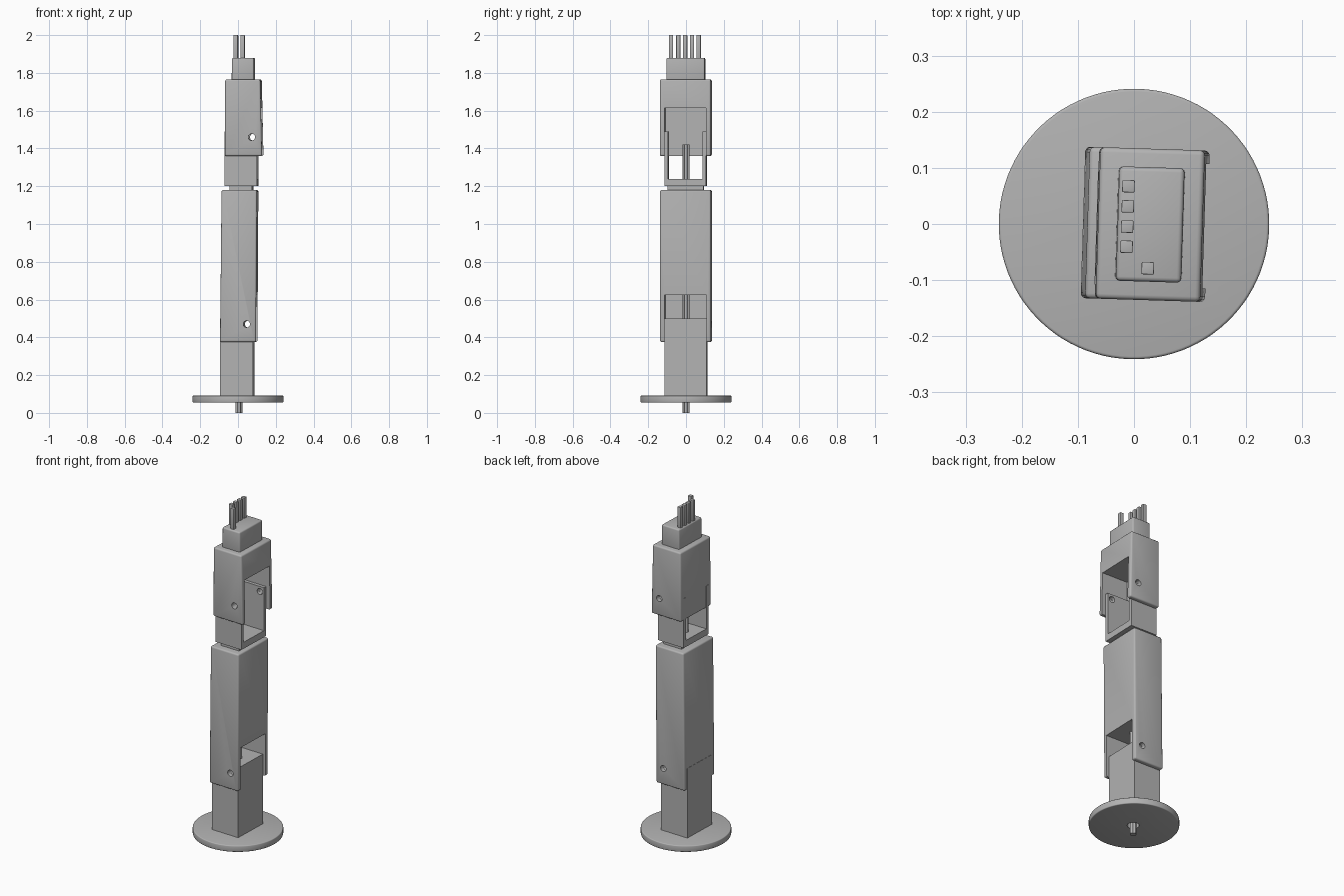
import bpy, bmesh, math
from mathutils import Matrix

cube = bpy.data.objects.get("Cube")
if cube:
    bpy.data.objects.remove(cube, do_unlink=True)

grey = bpy.data.materials.new("plain grey")
grey.use_nodes = True
COLOUR = (0.45, 0.45, 0.45, 1)
grey.diffuse_color = COLOUR
grey.node_tree.nodes["Principled BSDF"].inputs["Base Color"].default_value = COLOUR

TWIST = Matrix.Rotation(math.radians(-1.8), 4, 'Z')
parts = []


def finish(name, bm):
    mesh = bpy.data.meshes.new(name)
    bmesh.ops.recalc_face_normals(bm, faces=bm.faces)
    bm.to_mesh(mesh)
    bm.free()
    obj = bpy.data.objects.new(name, mesh)
    bpy.context.collection.objects.link(obj)
    mesh.materials.append(grey)
    parts.append(obj)
    return obj


def box(name, x, y, z, top=None, bevel=0):
    """Box from (min, max) ranges; top gives a shifted x range for the upper end."""
    bm = bmesh.new()
    bmesh.ops.create_cube(bm, size=1)
    for v in bm.verts:
        up = v.co.z > 0
        xr = top if (top and up) else x
        v.co = (xr[v.co.x > 0], y[v.co.y > 0], z[up])
    if bevel:
        bmesh.ops.bevel(bm, geom=bm.edges[:], offset=bevel, segments=3,
                        profile=0.5, affect='EDGES')
    return finish(name, bm)


def cylinder(name, radius, length, centre, axis='Z', sides=24, bevel=0):
    bm = bmesh.new()
    bmesh.ops.create_cone(bm, cap_ends=True, segments=sides, radius1=radius,
                          radius2=radius, depth=length)
    if bevel:
        rims = [e for e in bm.edges if abs(e.verts[0].co.z - e.verts[1].co.z) < 1e-5]
        bmesh.ops.bevel(bm, geom=rims, offset=bevel, segments=3,
                        profile=0.5, affect='EDGES')
    turn = Matrix.Rotation(math.pi / 2, 4, 'X') if axis == 'Y' else Matrix()
    bmesh.ops.transform(bm, matrix=Matrix.Translation(centre) @ turn, verts=bm.verts)
    return finish(name, bm)


def cut(obj, *cutters):
    bpy.context.view_layer.objects.active = obj
    for cutter in cutters:
        mod = obj.modifiers.new("cut", 'BOOLEAN')
        mod.operation = 'DIFFERENCE'
        mod.solver = 'EXACT'
        mod.object = cutter
        bpy.ops.object.modifier_apply(modifier=mod.name)
    for cutter in cutters:
        parts.remove(cutter)
        bpy.data.objects.remove(cutter, do_unlink=True)


def hinge_hole(x, z):
    return cylinder("hinge_hole", 0.018, 1, (x, 0, z), 'Y')


# Round base with a cord hole
base = cylinder("base_disc", 0.241, 0.037, (0, 0, 0.073), sides=96, bevel=0.005)
cut(base, cylinder("cord_hole", 0.032, 0.2, (0.006, 0, 0.073)))

# Lower post
post = box("lower_post", (-0.091, 0.083), (-0.11, 0.11), (0.085, 0.5))
cut(post, hinge_hole(0.05, 0.47), cylinder("cord_hole", 0.032, 0.3, (0.006, 0, 0.05)))

# Long middle segment: forked around the post, open towards +x
middle = box("middle_segment", (-0.091, 0.099), (-0.135, 0.135), (0.375, 1.18),
             top=(-0.083, 0.104), bevel=0.009)
cut(middle,
    box("fork_gap", (-0.3, 0.3), (-0.111, 0.111), (0.2, 0.5)),
    box("fork_recess", (-0.062, 0.3), (-0.111, 0.111), (0.45, 0.625)),
    hinge_hole(0.05, 0.47))

# Neck and U-shaped bracket
box("neck", (-0.041, 0.078), (-0.095, 0.095), (1.17, 1.21))
bracket = box("u_bracket", (-0.067, 0.105), (-0.11, 0.11), (1.2, 1.49))
cut(bracket,
    box("bracket_gap", (-0.3, 0.3), (-0.091, 0.091), (1.238, 1.8)),
    hinge_hole(0.077, 1.46))

# Upper segment, forked around the bracket
upper = box("upper_segment", (-0.066, 0.131), (-0.135, 0.135), (1.36, 1.765),
            top=(-0.064, 0.122), bevel=0.009)
cut(upper,
    box("upper_recess", (-0.04, 0.3), (-0.111, 0.111), (1.2, 1.615)),
    hinge_hole(0.077, 1.46))

# Stepped tip block
box("tip_block", (-0.031, 0.088), (-0.102, 0.102), (1.74, 1.88),
    top=(-0.029, 0.087), bevel=0.008)

# Pins on the tip
pins = [(-0.012, 0.067 - 0.036 * i) for i in range(4)] + [(0.027, -0.078)]
for i, (px, py) in enumerate(pins):
    box(f"tip_pin_{i + 1}", (px - 0.011, px + 0.011), (py - 0.011, py + 0.011),
        (1.87, 2.0), bevel=0.002)

# Pull cord: four strands running up the middle
for i in range(4):
    a = math.pi / 2 * i
    cylinder(f"cord_strand_{i + 1}", 0.009, 1.42,
             (0.006 + 0.01 * math.cos(a), 0.01 * math.sin(a), 0.71), sides=12)

# Slight turn of the whole stack, then shading
bpy.ops.object.select_all(action='DESELECT')
for obj in parts:
    obj.data.transform(TWIST)
    obj.select_set(True)
bpy.context.view_layer.objects.active = parts[0]
bpy.ops.object.shade_smooth_by_angle(angle=math.radians(35))
